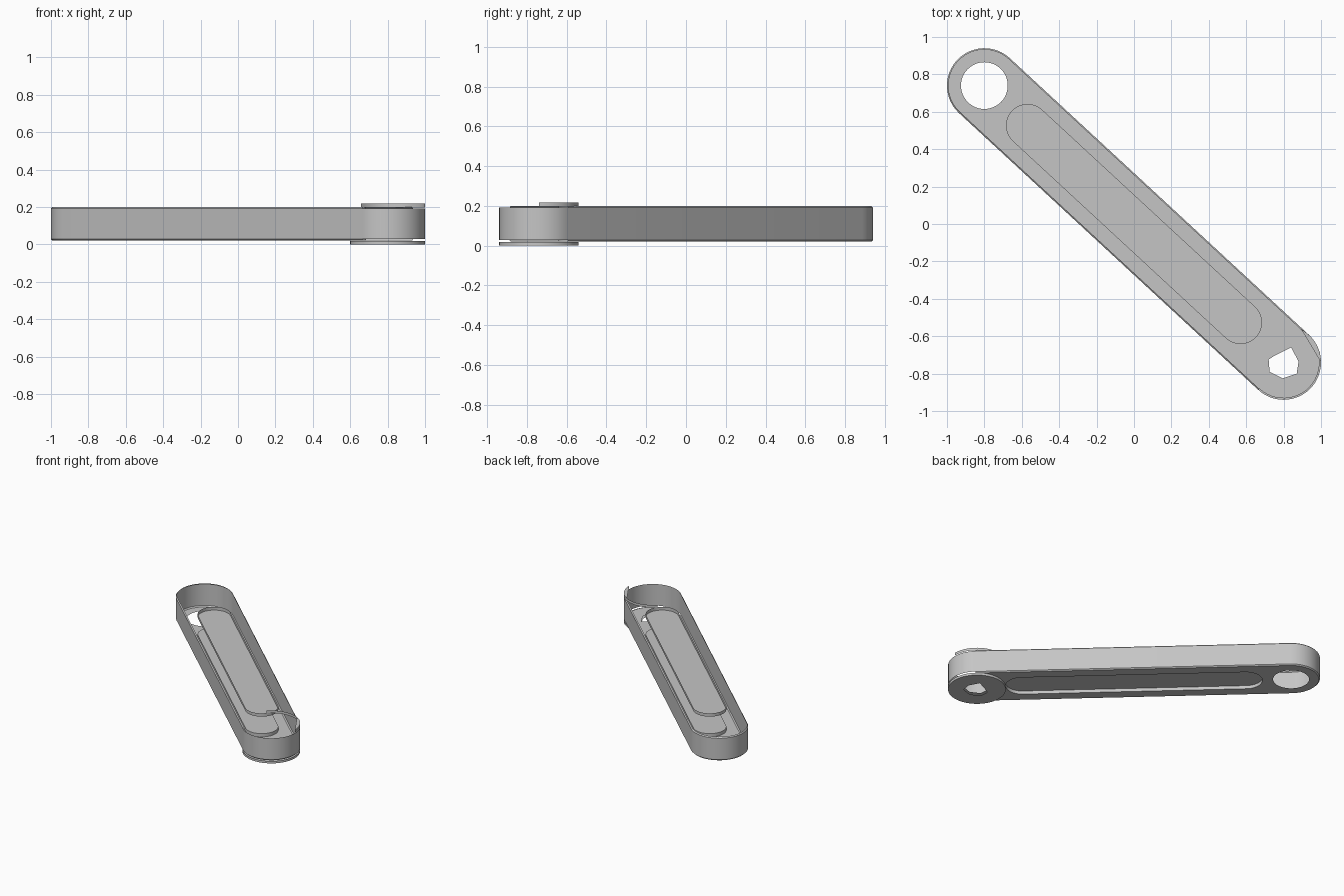
import bpy, bmesh, math
from mathutils import Vector

cube = bpy.data.objects.get("Cube")
if cube:
    bpy.data.objects.remove(cube, do_unlink=True)

grey = bpy.data.materials.new("metal grey")
grey.use_nodes = True
colour = (0.56, 0.56, 0.56, 1)
grey.diffuse_color = colour
grey.node_tree.nodes["Principled BSDF"].inputs["Base Color"].default_value = colour

END = Vector((0.8, -0.74))          # narrow-hole end of the arm
TILT = math.atan2(END.y, END.x)
SEG = 24
FLOOR, RIM, EDGE = 0.02, 0.2, 0.008


def arc(centre, r, a0, a1, n):
    return [Vector((centre[0] + r * math.cos(a0 + (a1 - a0) * i / n),
                    centre[1] + r * math.sin(a0 + (a1 - a0) * i / n)))
            for i in range(n + 1)]


def circle(centre, r):
    return arc(centre, r, 0, math.tau, 2 * SEG)[:-1]


def stadium(end, r):
    q = math.pi / 2
    return (arc(end, r, TILT - q, TILT + q, SEG)
            + arc(-end, r, TILT + q, TILT + 3 * q, SEG))


def ring(bm, points, z):
    return [bm.verts.new((p.x, p.y, z)) for p in points]


def bridge(bm, low, high, first=0, closed=True):
    n = len(low)
    for i in range(first, n if closed else n - 1):
        j = (i + 1) % n
        bm.faces.new((low[i], low[j], high[j], high[i]))


def fill_holed(bm, outlines, z, up=False):
    """Flat sheet bounded by the first outline, with the others as holes."""
    edges = []
    for points in outlines:
        vs = ring(bm, points, z)
        edges += [bm.edges.new((vs[i - 1], vs[i])) for i in range(len(vs))]
    made = bmesh.ops.triangle_fill(bm, edges=edges, use_beauty=True)
    for f in made["geom"]:
        if isinstance(f, bmesh.types.BMFace):
            f.normal_update()
            if (f.normal.z > 0) != up:
                f.normal_flip()


def finish(bm, name):
    mesh = bpy.data.meshes.new(name)
    bm.to_mesh(mesh)
    bm.free()
    mesh.materials.append(grey)
    obj = bpy.data.objects.new(name, mesh)
    bpy.context.collection.objects.link(obj)
    bpy.ops.object.select_all(action='DESELECT')
    obj.select_set(True)
    bpy.context.view_layer.objects.active = obj
    bpy.ops.object.shade_smooth_by_angle(angle=math.radians(30))


slot = stadium(END * 0.712, 0.115)
bolt_hole = [Vector(p) for p in ((0.84, -0.66), (0.88, -0.735), (0.87, -0.80), (0.795, -0.825),
                                 (0.725, -0.79), (0.72, -0.725), (0.75, -0.705))]

# Outer wall, its chamfers left open around the narrow-hole end
bm = bmesh.new()
outer, inner = stadium(END, 0.2), stadium(END, 0.2 - EDGE)
foot, low = ring(bm, inner, FLOOR), ring(bm, outer, FLOOR + EDGE)
high, lip = ring(bm, outer, RIM - EDGE), ring(bm, inner, RIM)
bridge(bm, foot, low, SEG)
bridge(bm, low, high)
bridge(bm, high, lip, SEG)
finish(bm, "arm_wall")

# Underside sheet with slot, round hole and bolt hole
bm = bmesh.new()
fill_holed(bm, [inner, slot, circle(-END, 0.125), bolt_hole], FLOOR)
finish(bm, "arm_underside")

# Shallow recess pans set into the underside and the open top
for name, mouth, pan in (("lower_recess", FLOOR, FLOOR + 0.025),
                         ("upper_recess", RIM, RIM - 0.025)):
    bm = bmesh.new()
    a, b = ring(bm, slot, mouth), ring(bm, slot, pan)
    bridge(bm, a, b)
    bm.faces.new(b)
    bmesh.ops.recalc_face_normals(bm, faces=bm.faces)
    finish(bm, name)

# Boss below the narrow-hole end
bm = bmesh.new()
rim = circle(END, 0.2)
bridge(bm, ring(bm, rim, 0), ring(bm, rim, FLOOR - 0.002))
fill_holed(bm, [rim, bolt_hole], 0)
finish(bm, "lower_boss")

# Partial collar above the same end, with a sliver of its top
bm = bmesh.new()
collar = arc(END, 0.2, 0, math.radians(135), SEG)
top = ring(bm, collar, RIM + 0.018)
bridge(bm, ring(bm, collar, RIM - 0.002), top, closed=False)
bm.faces.new(top[:SEG // 2])
finish(bm, "upper_collar")
